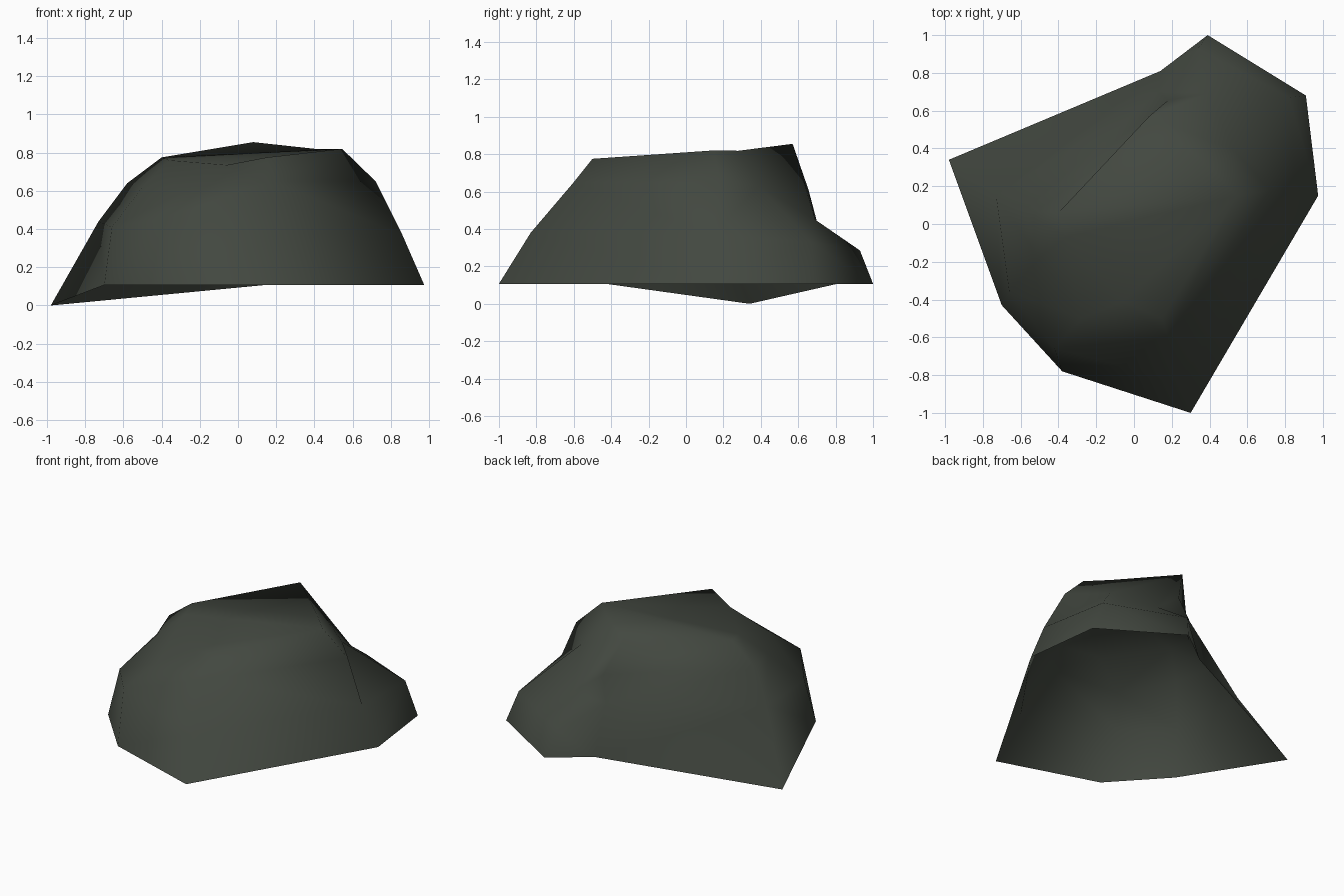
import bpy
import bmesh

# Remove the default object
default_cube = bpy.data.objects.get("Cube")
if default_cube:
    bpy.data.objects.remove(default_cube, do_unlink=True)


def make_material(name, colour):
    material = bpy.data.materials.new(name)
    material.use_nodes = True
    material.diffuse_color = colour
    shader = material.node_tree.nodes["Principled BSDF"]
    shader.inputs["Base Color"].default_value = colour
    shader.inputs["Roughness"].default_value = 0.9
    return material


# Ridge profiles running from the open rim up to the crown, in order around the rock
peak_point = (.08, .57, .855)
ridges = {
    "west_spur": [(-.98, .34, 0), (-.73, .15, .44), (-.58, .07, .64), (-.4, .06, .775)],
    "west_flank": [(-.7, -.43, .107), (-.66, -.36, .41), (-.5, -.18, .62), (-.36, -.07, .76)],
    "south_west": [(-.38, -.78, .107), (-.42, -.66, .45), (-.28, -.5, .6), (-.06, -.41, .735)],
    "south_corner": [(.3, -1, .107), (.24, -.83, .38), (.18, -.6, .65), (.15, -.5, .775)],
    "east_corner": [(.975, .15, .107), (.86, .14, .37), (.72, .18, .65), (.545, .15, .82)],
    "lobe_east": [(.91, .68, .107), (.82, .67, .33), (.53, .39, .63), (.42, .28, .818)],
    "lobe_north": [(.39, 1, .107), (.34, .93, .285), (.39, .69, .45), peak_point],
    "north_notch": [(.14, .81, .107), (.13, .7, .44), (.18, .655, .61), peak_point],
}

# Join neighbouring ridges with wall faces
bm = bmesh.new()
columns = [[bm.verts.new(point) for point in ridge] for ridge in ridges.values()]
for column, following in zip(columns, columns[1:] + columns[:1]):
    for low in range(len(column) - 1):
        high = low + 1
        bm.faces.new((column[low], following[low], following[high], column[high]))

# Crown: a shallow shelf fanned from the east corner, with the peak rising behind it
west, flank, south_west, south, east, lobe, _, peak = [column[-1] for column in columns]
shelf = [lobe, west, flank, south_west, south]
for first, second in zip(shelf, shelf[1:]):
    bm.faces.new((east, first, second))
bm.faces.new((peak, west, lobe))

# Merge the shared peak and split the bent faces into triangles
bmesh.ops.remove_doubles(bm, verts=bm.verts[:], dist=0.001)
bmesh.ops.triangulate(bm, faces=bm.faces[:], quad_method="SHORT_EDGE")
bmesh.ops.recalc_face_normals(bm, faces=bm.faces[:])
for face in bm.faces:
    face.smooth = True

# Rock shell, open underneath
mesh = bpy.data.meshes.new("rock_shell")
bm.to_mesh(mesh)
bm.free()
mesh.materials.append(make_material("dark_stone", (.055, .064, .051, 1)))
rock = bpy.data.objects.new("rock_shell", mesh)
bpy.context.collection.objects.link(rock)
